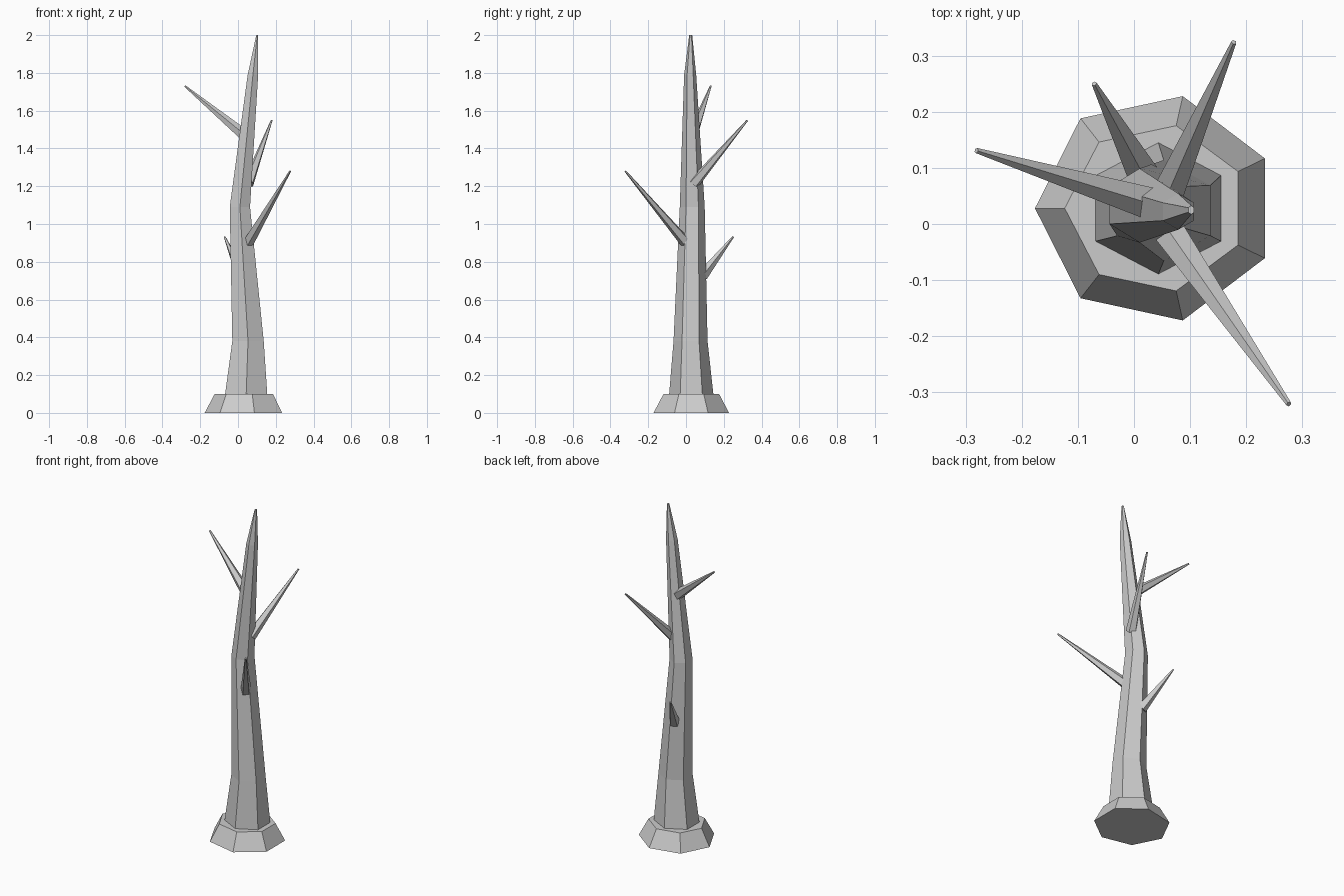
import bpy, bmesh
from math import cos, sin, pi
from mathutils import Vector

if "Cube" in bpy.data.objects:
    bpy.data.objects.remove(bpy.data.objects["Cube"])


def loft(name, rings):
    """Skin a list of point rings into a closed, flat-shaded solid."""
    bm = bmesh.new()
    loops = [[bm.verts.new(p) for p in ring] for ring in rings]
    n = len(loops[0])
    for a, b in zip(loops, loops[1:]):
        for i in range(n):
            j = (i + 1) % n
            bm.faces.new((a[i], a[j], b[j], b[i]))
    bm.faces.new(loops[0][::-1])
    bm.faces.new(loops[-1])
    bmesh.ops.recalc_face_normals(bm, faces=bm.faces)
    mesh = bpy.data.meshes.new(name)
    bm.to_mesh(mesh)
    bm.free()
    obj = bpy.data.objects.new(name, mesh)
    bpy.context.collection.objects.link(obj)
    return obj


def flat_ring(x, y, z, rx, ry, sides, start):
    return [(x + rx * cos(start + 2 * pi * i / sides),
             y + ry * sin(start + 2 * pi * i / sides), z) for i in range(sides)]


def branch(name, base, tip, r0=0.031, r1=0.005, sides=5):
    base, tip = Vector(base), Vector(tip)
    axis = (tip - base).normalized()
    side = axis.cross(Vector((0, 0, 1))).normalized()
    up = side.cross(axis)
    rings = []
    for c, r in ((base, r0), (tip, r1)):
        rings.append([c + r * (up * cos(2 * pi * i / sides) + side * sin(2 * pi * i / sides))
                      for i in range(sides)])
    return loft(name, rings)


# Seven-sided root flare
loft("root_base", [flat_ring(0.039, 0.028, 0.0, 0.2155, 0.205, 7, pi),
                   flat_ring(0.039, 0.028, 0.1, 0.1625, 0.151, 7, pi)])

# Bent six-sided trunk: x, y, z, rx, ry per ring
trunk = [(0.043, 0.028, 0.09, 0.130, 0.118),
         (0.053, 0.024, 0.38, 0.096, 0.090),
         (0.010, 0.033, 1.09, 0.062, 0.066),
         (0.079, 0.022, 1.79, 0.032, 0.032),
         (0.102, 0.025, 2.00, 0.006, 0.008)]
loft("trunk", [flat_ring(*ring, 6, pi / 2) for ring in trunk])

# Bare tapering branches
branch("upper_left_branch", (0.030, 0.036, 1.473), (-0.281, 0.131, 1.730))
branch("front_right_branch", (0.050, 0.005, 0.895), (0.276, -0.321, 1.280))
branch("back_right_branch", (0.055, 0.042, 1.215), (0.178, 0.324, 1.548))
branch("back_lower_branch", (0.018, 0.085, 0.725), (-0.071, 0.250, 0.933))
